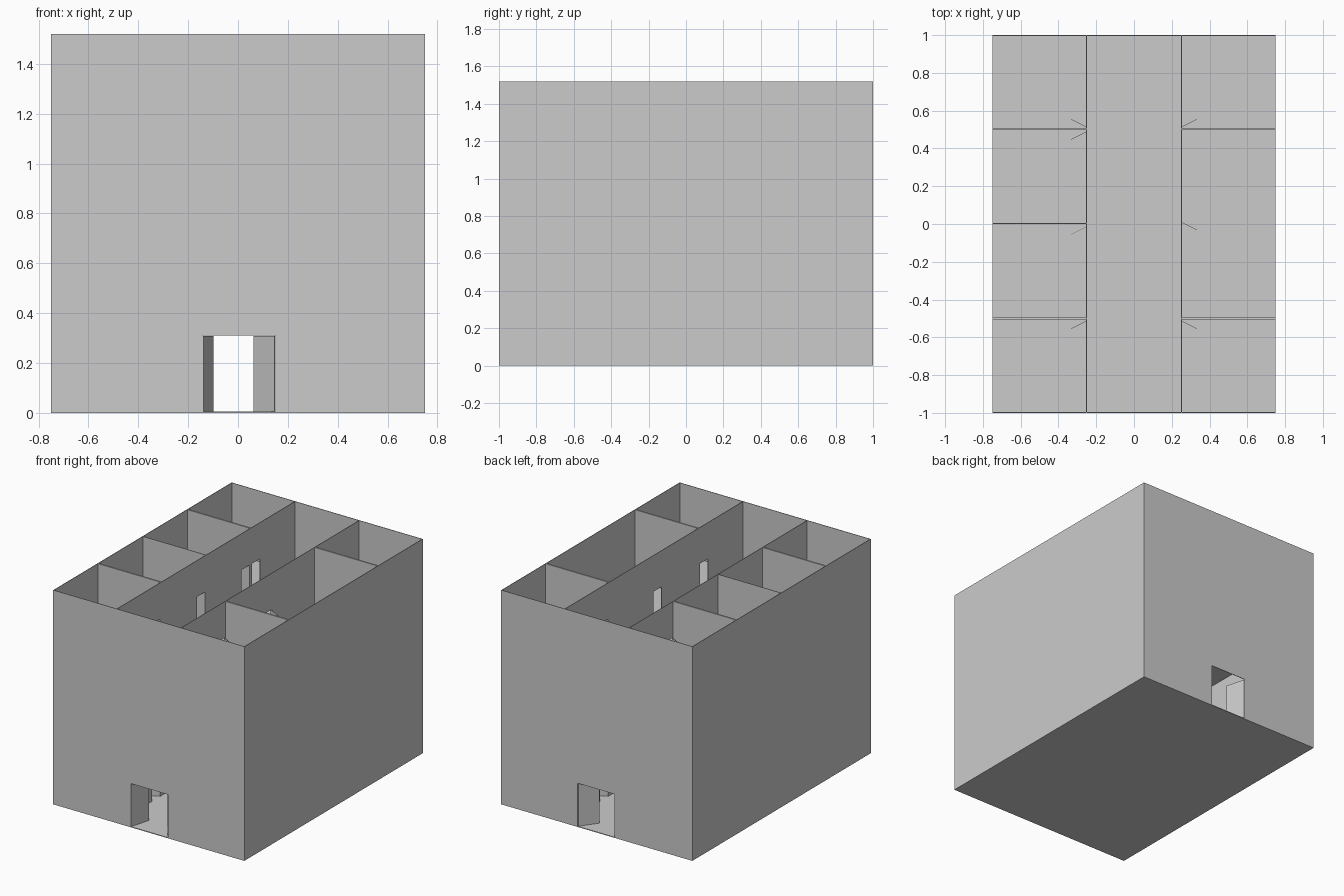
import bpy, bmesh, math
from mathutils import Vector

if "Cube" in bpy.data.objects:
    bpy.data.objects.remove(bpy.data.objects["Cube"])

W, L, H = 0.75, 1.0, 1.52      # half width, half length, height
T = 0.004                      # thin wall thickness
SLAB = 0.005
STOREY = H / 3
CORR = 0.25                    # corridor half width
DOOR_W, DOOR_H = 0.09, 0.245


def box(name, x0, x1, y0, y1, z0, z1):
    bm = bmesh.new()
    bmesh.ops.create_cube(bm, size=1)
    for v in bm.verts:
        v.co = Vector(((x0 + x1) / 2 + v.co.x * (x1 - x0),
                       (y0 + y1) / 2 + v.co.y * (y1 - y0),
                       (z0 + z1) / 2 + v.co.z * (z1 - z0)))
    return finish(name, bm)


def finish(name, bm):
    bmesh.ops.recalc_face_normals(bm, faces=bm.faces[:])
    me = bpy.data.meshes.new(name)
    bm.to_mesh(me)
    bm.free()
    ob = bpy.data.objects.new(name, me)
    bpy.context.collection.objects.link(ob)
    return ob


def notched_wall(name, along, pos, u0, u1, z0, z1, openings, door_h):
    """Wall along 'x' or 'y', centred on pos, with doorways cut up from its foot."""
    pts = [(u0, z0)]
    for a, b in sorted(openings):
        pts += [(a, z0), (a, z0 + door_h), (b, z0 + door_h), (b, z0)]
    pts += [(u1, z0), (u1, z1), (u0, z1)]
    bm = bmesh.new()
    lo, hi = pos - T / 2, pos + T / 2
    place = (lambda u, z: (u, lo, z)) if along == 'x' else (lambda u, z: (lo, u, z))
    face = bm.faces.new([bm.verts.new(place(u, z)) for u, z in pts])
    ext = bmesh.ops.extrude_face_region(bm, geom=[face])
    move = Vector((0, T, 0)) if along == 'x' else Vector((T, 0, 0))
    for g in ext['geom']:
        if isinstance(g, bmesh.types.BMVert):
            g.co += move
    return finish(name, bm)


def leaf(name, hinge, angle, width, z0, height):
    """Thin door leaf swung about its hinge."""
    ob = box(name, 0, width, -0.001, 0.001, 0, height)
    ob.location = (hinge[0], hinge[1], z0)
    ob.rotation_euler.z = angle
    return ob


# outer shell
for s, n in ((-1, "left"), (1, "right")):
    x = s * (W - T / 2)
    box(n + "_outer_wall", x - T / 2, x + T / 2, -L, L, SLAB, H)
for s, n in ((-1, "front"), (1, "back")):
    notched_wall(n + "_outer_wall", 'x', s * (L - T / 2), -W + T, W - T,
                 SLAB, H, [(-0.14, 0.15)], 0.305)
    # double entrance doors, swung inwards
    for hx, tx, side in ((-0.14, -0.10, "left"), (0.148, 0.062, "right")):
        dx = tx - hx
        dy = -s * math.sqrt(0.145 ** 2 - dx ** 2)
        leaf(f"{n}_entrance_door_{side}", (hx, s * (L - T)),
             math.atan2(dy, dx), 0.145, SLAB, 0.303)

# room doors: hinge y and swing direction along y
doors = {-1: [(0.515, 1), (0.487, -1), (-0.015, -1), (-0.515, -1)],
         1: [(0.515, 1), (0.008, -1), (-0.515, -1)]}
# partitions: centre y and thickness
partitions = {-1: [(0.502, 0.011), (0.002, T), (-0.5, 0.011)],
              1: [(0.502, 0.011), (-0.5, 0.011)]}

for i in range(3):
    z = i * STOREY
    zf = z + SLAB
    zt = (i + 1) * STOREY
    inset = 0 if i == 0 else T
    box(f"floor_{i}", -W + inset, W - inset, -L + inset, L - inset, z, zf)
    for s, n in ((-1, "left"), (1, "right")):
        notched_wall(f"{n}_corridor_wall_{i}", 'y', s * (CORR + T / 2), -L + T, L - T, zf, zt,
                     [tuple(sorted((h, h + d * DOOR_W))) for h, d in doors[s]], DOOR_H)
        for k, (h, d) in enumerate(doors[s]):
            leaf(f"{n}_room_door_{i}_{k}", (s * (CORR + T), h),
                 math.atan2(d * 0.04, s * 0.08), DOOR_W, zf, DOOR_H)
        for k, (y, t) in enumerate(partitions[s]):
            xs = sorted((s * (CORR + T), s * (W - T)))
            box(f"{n}_partition_{i}_{k}", xs[0], xs[1], y - t / 2, y + t / 2, zf, zt)
